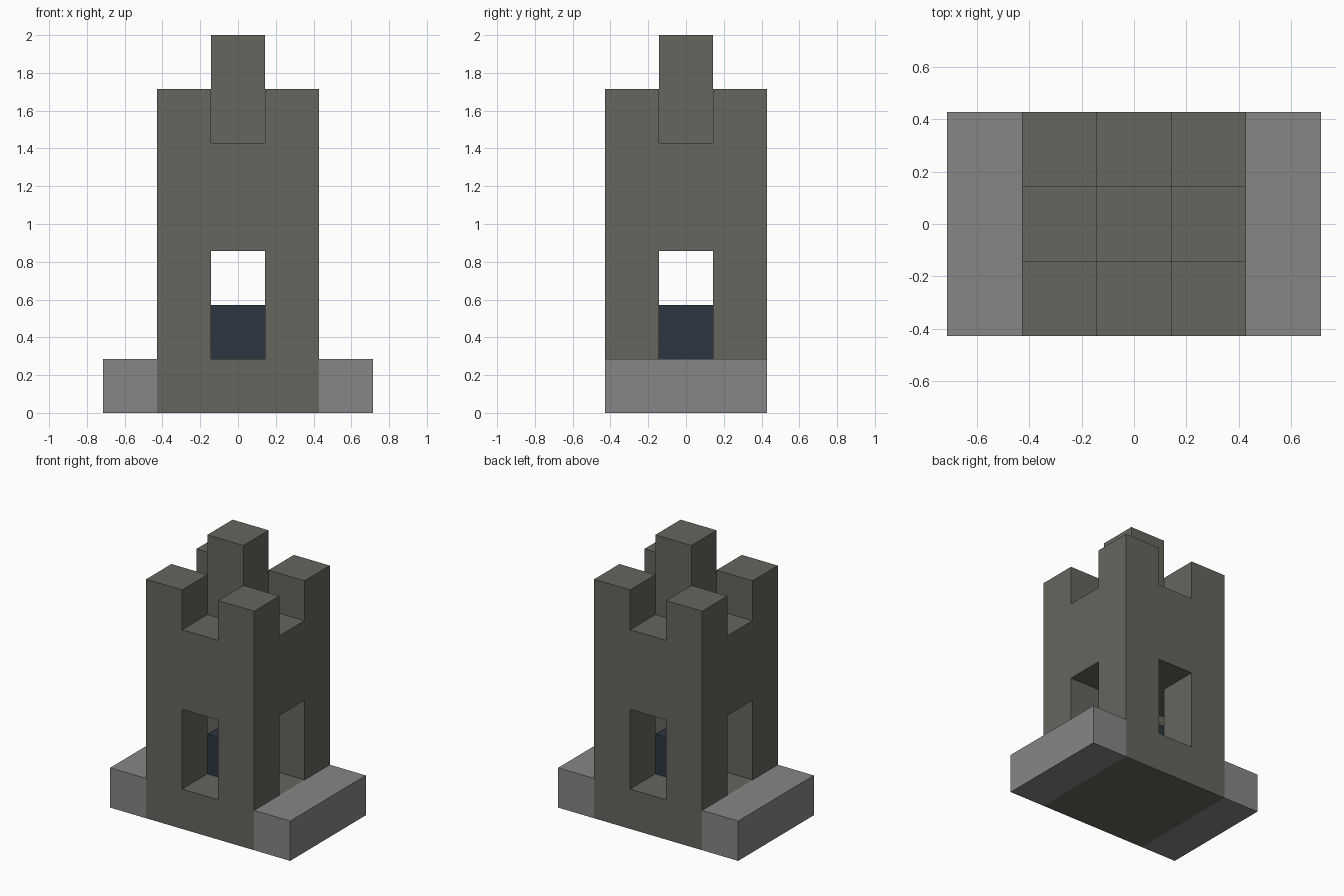
import bpy

# Remove the default cube
cube = bpy.data.objects.get("Cube")
if cube:
    bpy.data.objects.remove(cube, do_unlink=True)

U = 2 / 7  # one block


def material(name, color):
    mat = bpy.data.materials.new(name)
    mat.use_nodes = True
    mat.diffuse_color = (*color, 1)
    for node in mat.node_tree.nodes:
        if node.type == 'BSDF_PRINCIPLED':
            node.inputs["Base Color"].default_value = (*color, 1)
    return mat


def block(name, x, size, z_low, z_high, mat=None):
    """Box centred on y = 0, all measures in blocks."""
    bpy.ops.mesh.primitive_cube_add(size=1)
    obj = bpy.context.object
    obj.name = obj.data.name = name
    for v in obj.data.vertices:
        v.co.x = (x + v.co.x * size[0]) * U
        v.co.y *= size[1] * U
        v.co.z = (z_high if v.co.z > 0 else z_low) * U
    if mat:
        obj.data.materials.append(mat)
    return obj


def cut(target, name, size, z_low, z_high):
    """Carve a box-shaped passage out of the target."""
    cutter = block(name, 0, size, z_low, z_high)
    cutter.hide_render = True
    mod = target.modifiers.new(name, 'BOOLEAN')
    mod.operation = 'DIFFERENCE'
    mod.solver = 'EXACT'
    mod.object = cutter
    bpy.ops.object.select_all(action='DESELECT')
    bpy.context.view_layer.objects.active = target
    target.select_set(True)
    bpy.ops.object.modifier_apply(modifier=mod.name)
    bpy.data.objects.remove(cutter, do_unlink=True)


dark_stone = material("dark stone", (0.130, 0.133, 0.111))
grey_stone = material("grey stone", (0.240, 0.240, 0.240))
blue_black = material("blue black", (0.027, 0.037, 0.054))

# Tower body with crossing archways and notched battlements
tower = block("tower", 0, (3, 3), 0, 6, dark_stone)
for direction, size in (("front", (1, 5)), ("side", (5, 1))):
    cut(tower, direction + "_doorway_cutter", size, 1, 3)
    cut(tower, direction + "_notch_cutter", size, 5, 7)

# Central pinnacle on the roof
block("pinnacle", 0, (1, 1), 5, 7, dark_stone)

# Dark block standing where the passages cross
block("inner_block", 0, (1, 1), 1, 2, blue_black)

# Low steps on both sides
for side, x in (("left", 2), ("right", -2)):
    block(side + "_step", x, (1, 3), 0, 1, grey_stone)
